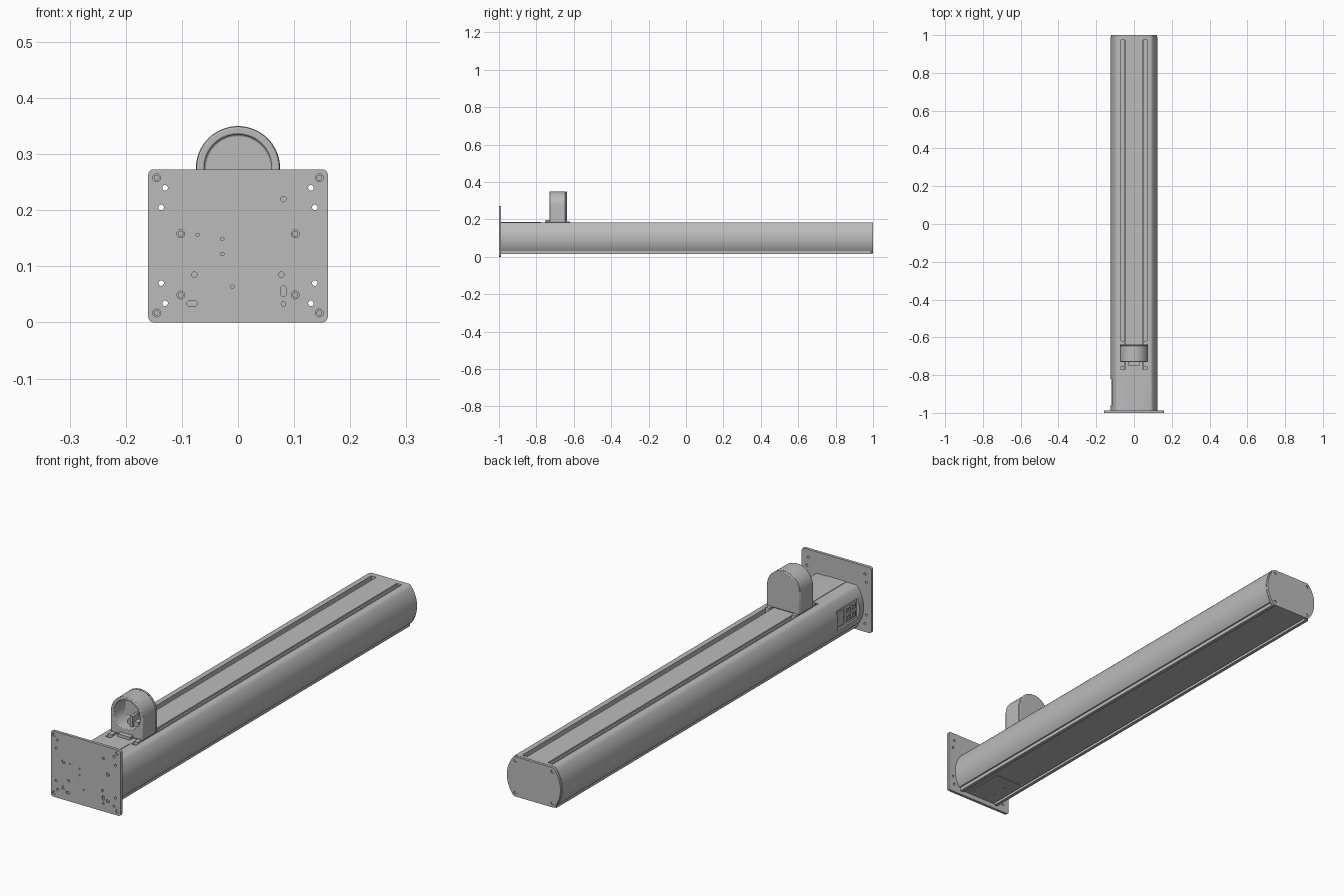
import bpy, bmesh, math
from mathutils import Vector

cube = bpy.data.objects.get("Cube")
if cube:
    bpy.data.objects.remove(cube, do_unlink=True)

grey = bpy.data.materials.new("aluminium_grey")
grey.use_nodes = True
grey.diffuse_color = (0.5, 0.5, 0.5, 1)
grey.node_tree.nodes["Principled BSDF"].inputs["Base Color"].default_value = (0.5, 0.5, 0.5, 1)


def prism(name, outline, y0, y1):
    """Extrude an x/z outline along y."""
    bm = bmesh.new()
    face = bm.faces.new([bm.verts.new((x, y0, z)) for x, z in outline])
    ext = bmesh.ops.extrude_face_region(bm, geom=[face])
    verts = [v for v in ext["geom"] if isinstance(v, bmesh.types.BMVert)]
    bmesh.ops.translate(bm, verts=verts, vec=Vector((0, y1 - y0, 0)))
    bmesh.ops.recalc_face_normals(bm, faces=bm.faces)
    mesh = bpy.data.meshes.new(name)
    bm.to_mesh(mesh)
    bm.free()
    obj = bpy.data.objects.new(name, mesh)
    bpy.context.collection.objects.link(obj)
    mesh.materials.append(grey)
    return obj


def arc(cx, cz, r, a0, a1, n):
    steps = [math.radians(a0 + (a1 - a0) * i / n) for i in range(n + 1)]
    return [(cx + r * math.cos(a), cz + r * math.sin(a)) for a in steps]


def disc(name, x, z, r, y0, y1, n=20):
    return prism(name, arc(x, z, r, 0, 360, n)[:-1], y0, y1)


def rounded(x0, x1, z0, z1, r, n=5):
    pts = []
    for cx, cz, a in ((x1 - r, z1 - r, 0), (x0 + r, z1 - r, 90),
                      (x0 + r, z0 + r, 180), (x1 - r, z0 + r, 270)):
        pts += arc(cx, cz, r, a, a + 90, n)
    return pts


def box(name, x0, x1, y0, y1, z0, z1):
    return prism(name, [(x0, z0), (x1, z0), (x1, z1), (x0, z1)], y0, y1)


def activate(objs):
    bpy.ops.object.select_all(action='DESELECT')
    for o in objs:
        o.select_set(True)
    bpy.context.view_layer.objects.active = objs[0]


def cut(obj, cutters):
    """Subtract a set of separate solids and delete them."""
    activate(cutters)
    if len(cutters) > 1:
        bpy.ops.object.join()
    tool = cutters[0]
    mod = obj.modifiers.new("cut", 'BOOLEAN')
    mod.operation, mod.solver, mod.object = 'DIFFERENCE', 'EXACT', tool
    activate([obj])
    bpy.ops.object.modifier_apply(modifier="cut")
    bpy.data.objects.remove(tool, do_unlink=True)


# Mounting plate with through holes, blind holes and slots
plate = prism("mounting_plate", rounded(-.16, .16, 0, .273, .01), -1, -.988)
holes = []
for s in (-1, 1):
    for x, z in ((.13, .24), (.137, .205), (.137, .07), (.13, .034)):
        holes.append(disc("hole", s * x, z, .005, -1.1, -.9))
corner_screws = [(s * .145, z) for s in (-1, 1) for z in (.017, .258)]
inner_screws = [(s * .102, z) for s in (-1, 1) for z in (.049, .158)]
for x, z in corner_screws + inner_screws:
    holes.append(disc("hole", x, z, .007, -1.1, -.994))
for x, z, r in ((.081, .22, .005), (-.072, .156, .003), (-.028, .149, .003),
                (-.028, .122, .003), (-.078, .085, .005), (.077, .085, .005),
                (-.01, .064, .003), (.081, .033, .004)):
    holes.append(disc("hole", x, z, r, -1.1, -.994))
holes.append(prism("hole", rounded(.076, .086, .046, .065, .0045), -1.1, -.994))
holes.append(prism("hole", rounded(-.091, -.073, .029, .039, .0045), -1.1, -.994))
cut(plate, holes)
for x, z in corner_screws + inner_screws:
    disc("plate_screw", x, z, .005, -.998, -.99)

# Housing extrusion: round flanks, flat top, stepped foot with grooves
half = [(0, .02), (.078, .02), (.078, .027), (.084, .027), (.084, .015),
        (.098, .015), (.098, .03)]
half += arc(0, .1, .125, -34, 41, 16) + [(.09, .184)]
outline = half + [(-x, z) for x, z in reversed(half[1:])]
body = prism("rail_housing", outline, -.988, .99)
slots = []
for s in (-1, 1):
    slots.append(box("slot", *sorted((s * .047, s * .07)), -.77, .975, .15, .25))
# Recess for the connector panel on the right flank
slots.append(box("panel_recess", -.2, -.112, -.96, -.82, .065, .145))
cut(body, slots)

# Inner guide lips inside the top slots
for s in (-1, 1):
    box("slot_guide", *sorted((s * .047, s * .054)), -.77, .975, .15, .176)

# End cap with screws
cap_half = [(0, .018), (.09, .018)] + arc(0, .1, .123, -38, 41, 16) + [(.088, .183)]
cap = prism("end_cap", cap_half + [(-x, z) for x, z in reversed(cap_half[1:])], .99, 1)
cut(cap, [disc("hole", s * .085, z, .006, .994, 1.1) for s in (-1, 1) for z in (.034, .166)])
for s in (-1, 1):
    for z in (.034, .166):
        disc("cap_screw", s * .085, z, .0045, .993, .998)

# Thin cover at the plate end of the top face
box("top_cover", -.045, .045, -.988, -.775, .18, .186)

# Connector panel parts
for y, z, w, h in ((-.945, .115, .025, .018), (-.91, .115, .025, .018),
                   (-.945, .08, .025, .022), (-.91, .08, .025, .022)):
    port = box("connector_port", -.119, -.111, y, y + w, z, z + h)
    cut(port, [box("opening", -.2, -.114, y + .004, y + w - .004, z + .004, z + h - .004)])
box("panel_switch_plate", -.116, -.111, -.87, -.83, .075, .135)

# Bottom access cover and screws
box("bottom_cover", -.06, .06, -.975, -.8, .018, .021)
for y in (-.93, -.86):
    screw = disc("bottom_screw", 0, 0, .006, -.003, .003)
    screw.rotation_euler.x = math.pi / 2
    screw.location = (-.03, y, .018)

# Carriage with arched top and round opening
def arch(r, z0):
    return [(-r, z0), (r, z0)] + arc(0, .275, r, 0, 180, 36)

carriage = prism("carriage", arch(.074, .188), -.73, -.645)
cut(carriage, [disc("opening", 0, .275, .06, -.8, -.66, 40)])
back = prism("carriage_back_cover", arch(.075, .188), -.645, -.637)
for obj, width in ((carriage, .003), (back, .003)):
    bev = obj.modifiers.new("bevel", 'BEVEL')
    bev.width, bev.segments, bev.limit_method = width, 2, 'ANGLE'
    bev.angle_limit = math.radians(50)
box("carriage_neck", -.042, .042, -.725, -.645, .18, .19)
box("carriage_front_lip", -.028, .028, -.75, -.728, .186, .198)
for s in (-1, 1):
    box("carriage_foot", *sorted((s * .05, s * .068)), -.755, -.62, .155, .19)
# Small fitting inside the opening
box("inner_post", -.006, .006, -.7, -.658, .213, .26)
box("inner_bracket", -.025, .025, -.69, -.658, .213, .235)

# Smooth curved faces, keep edges crisp
for obj in [o for o in bpy.context.scene.objects if o.type == 'MESH']:
    activate([obj])
    bpy.ops.object.shade_smooth_by_angle(angle=math.radians(30))
